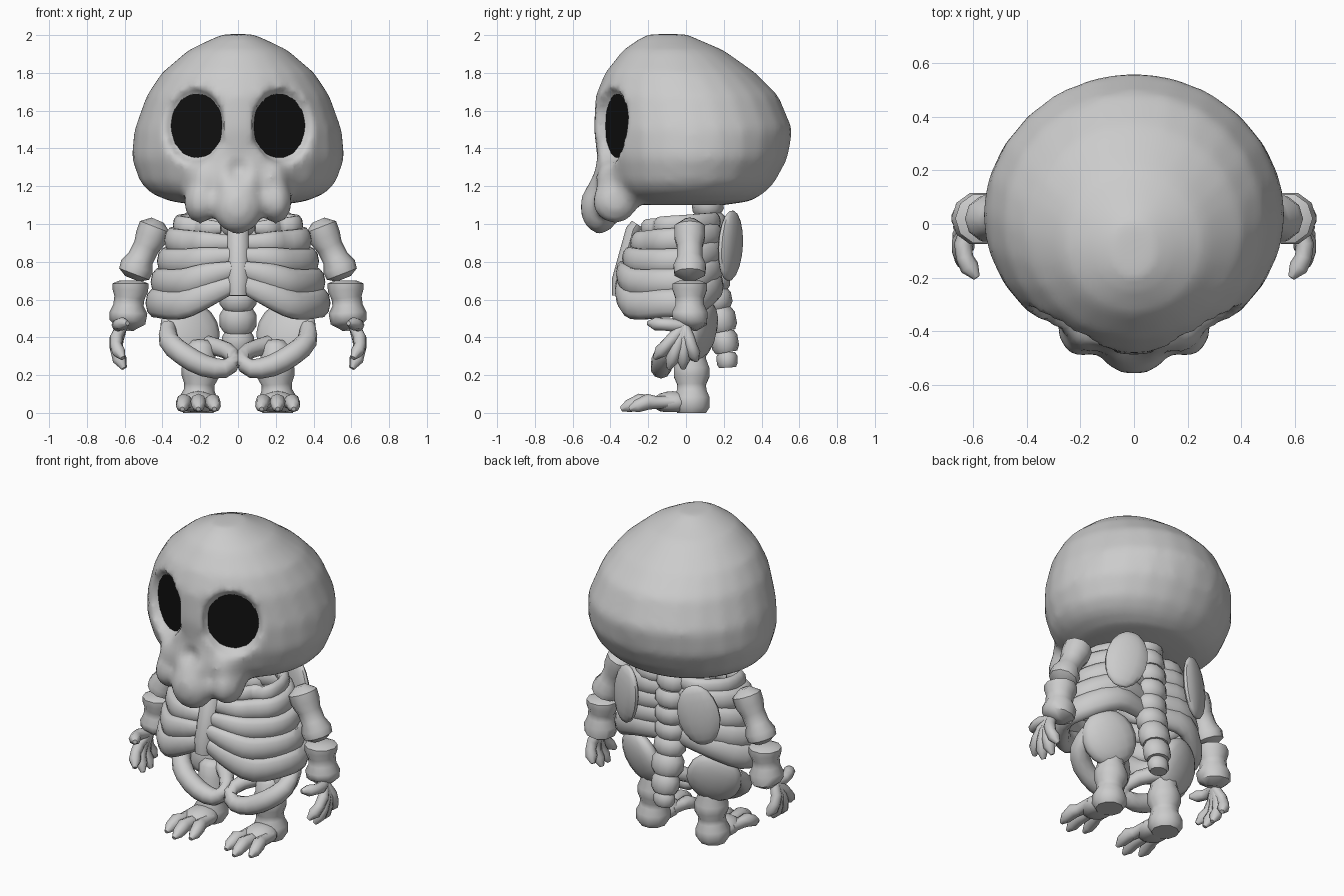
import bpy, bmesh, math
from mathutils import Vector, Matrix

if "Cube" in bpy.data.objects:
    bpy.data.objects.remove(bpy.data.objects["Cube"])


def finish(name, bm, mirror=False, angle=50):
    bmesh.ops.recalc_face_normals(bm, faces=bm.faces)
    me = bpy.data.meshes.new(name)
    bm.to_mesh(me)
    bm.free()
    ob = bpy.data.objects.new(name, me)
    bpy.context.collection.objects.link(ob)
    bpy.ops.object.select_all(action='DESELECT')
    bpy.context.view_layer.objects.active = ob
    ob.select_set(True)
    bpy.ops.object.shade_smooth_by_angle(angle=math.radians(angle))
    if mirror:
        m = ob.modifiers.new("Mirror", 'MIRROR')
        m.use_clip = False
        m.use_mirror_merge = False
    return ob


def loft(bm, rings):
    rows = [[bm.verts.new(p) for p in r] for r in rings]
    n = len(rows[0])
    for a, b in zip(rows, rows[1:]):
        for i in range(n):
            j = (i + 1) % n
            bm.faces.new((a[i], a[j], b[j], b[i]))
    bm.faces.new(rows[0])
    bm.faces.new(rows[-1])


def spline(pts, steps):
    """Catmull-Rom through points that carry a radius as 4th value."""
    p = [Vector(q) for q in pts]
    p = [2 * p[0] - p[1]] + p + [2 * p[-1] - p[-2]]
    out = []
    for i in range(1, len(p) - 2):
        a, b, c, d = p[i - 1:i + 3]
        for k in range(steps):
            t = k / steps
            out.append(0.5 * (2 * b + (c - a) * t + (2 * a - 5 * b + 4 * c - d) * t * t
                              + (3 * b - a - 3 * c + d) * t ** 3))
    return out + [p[-2]]


def tube(bm, pts, up=(0, 1, 0), squash=(1, 1), steps=1, n=10):
    """Sweep an oval along points (x, y, z, radius)."""
    path = spline(pts, steps)
    up, rings = Vector(up), []
    for i, q in enumerate(path):
        t = (path[min(i + 1, len(path) - 1)].xyz - path[max(i - 1, 0)].xyz).normalized()
        s = t.cross(up).normalized()
        u = s.cross(t)
        rings.append([q.xyz + q.w * (s * squash[0] * math.cos(a) + u * squash[1] * math.sin(a))
                      for a in (2 * math.pi * k / n for k in range(n))])
    loft(bm, rings)


def ball(bm, loc, rad, rot=Matrix(), u=14, v=9):
    bmesh.ops.create_uvsphere(bm, u_segments=u, v_segments=v, radius=1,
                              matrix=Matrix.Translation(loc) @ rot @ Matrix.Diagonal((*rad, 1)))


# Skull: rings of (z, front y, back y, half width), plus face lumps fused by remeshing
bm = bmesh.new()
prof = [(1.10, -.24, .20, .22), (1.12, -.33, .34, .36), (1.16, -.39, .41, .46), (1.22, -.43, .47, .52),
        (1.35, -.47, .54, .565), (1.5, -.49, .565, .55), (1.68, -.48, .49, .485), (1.8, -.43, .37, .405),
        (1.92, -.335, .20, .265), (1.98, -.25, .06, .14), (2.005, -.20, .01, .08)]
loft(bm, [[Vector((w * math.cos(a), (f + b) / 2 + (b - f) / 2 * math.sin(a), z))
           for a in (math.tau * k / 24 for k in range(24))] for z, f, b, w in prof])
ball(bm, (0, -.455, 1.09), (.135, .108, .145))
ball(bm, (0, -.40, 1.25), (.17, .105, .16))
for s in (-1, 1):
    ball(bm, (s * .2, -.375, 1.12), (.088, .125, .12))
    ball(bm, (s * .055, -.45, 1.2), (.06, .07, .08))
    ball(bm, (s * .17, -.37, 1.23), (.10, .11, .12))
skull = finish("skull", bm)

# Eye sockets: angled tapered cut, black floor disc
nrm, tan = Vector((.43, -.9, 0)), Vector((.9, .43, 0))


def eye_matrix(offset, s):
    o = Vector((.21, -.35, 1.52)) + nrm * offset
    return Matrix.Translation(o) @ Matrix((tan * .16 * s, (0, 0, .183 * s), nrm)).transposed().to_4x4()


bm = bmesh.new()
bmesh.ops.create_cone(bm, cap_ends=True, segments=24, radius1=1, radius2=1.3, depth=.2,
                      matrix=eye_matrix(.1, 1))
cutter = finish("socket_cutter", bm, mirror=True)
cutter.hide_render = True
bm = bmesh.new()
bmesh.ops.create_circle(bm, cap_ends=True, segments=20, radius=1, matrix=eye_matrix(.014, 1.02))
eyes = finish("eye_sockets", bm, mirror=True)
black = bpy.data.materials.new("black")
black.diffuse_color = (.005, .005, .005, 1)
black.use_nodes = True
black.node_tree.nodes["Principled BSDF"].inputs["Base Color"].default_value = black.diffuse_color
eyes.data.materials.append(black)

bpy.ops.object.select_all(action='DESELECT')
bpy.context.view_layer.objects.active = skull
skull.select_set(True)
for kind in ('REMESH', 'BOOLEAN', 'REMESH', 'SMOOTH'):
    m = skull.modifiers.new(kind, kind)
    if kind == 'REMESH':
        m.mode, m.voxel_size = 'VOXEL', .025
    elif kind == 'BOOLEAN':
        m.operation, m.object = 'DIFFERENCE', cutter
    else:
        m.factor, m.iterations = .5, 5
    bpy.ops.object.modifier_apply(modifier=m.name)
bpy.data.objects.remove(cutter)
for v in skull.data.vertices:  # nose hollow
    if v.co.y < -.3:
        v.co.y += .04 * math.exp(-(v.co.x / .05) ** 2 - ((v.co.z - 1.29) / .05) ** 2)
bpy.ops.object.shade_smooth()

# Spine: bulging vertebrae (y, z) down to the tail
spine = [(.11, 1.15), (.12, 1.05), (.14, .95), (.15, .85), (.15, .75), (.15, .65),
         (.17, .55), (.195, .43), (.215, .32), (.22, .24)]
bm = bmesh.new()
for i, ((y0, z0), (y1, z1)) in enumerate(zip(spine, spine[1:])):
    r = .098 if i < 7 else (.085 if i == 7 else .065)
    a, b = Vector((0, y0, z0)), Vector((0, y1, z1))
    tube(bm, [(*a.lerp(b, t), r * k) for t, k in ((0, .8), (.25, 1), (.75, 1), (1, .8))],
         squash=(1, .85), n=12)
finish("spine", bm)

# Ribs: back z, side z, front z, sternum z, half width, front y, end x, radius
bm = bmesh.new()
for zb, zs, zf, zc, w, fy, ex, r in [(1.01, 1.0, .98, .98, .34, -.26, .09, .053),
                                     (.94, .92, .90, .90, .375, -.31, .03, .068),
                                     (.85, .81, .80, .83, .41, -.35, .03, .072),
                                     (.76, .70, .69, .76, .44, -.38, .03, .076),
                                     (.67, .59, .57, .68, .465, -.385, .03, .078)]:
    k = w - .04
    tube(bm, [(.04, .13, zb, r * .8), (k * .6, .15, zb, r), (k, .03, zs, r), (k, -.12, zs - .01, r),
              (k * .72, fy + .11, zf, r), (.17, fy + .055, (zf + zc) / 2, r * .9),
              (ex, fy + .04, zc, r * .6)],
         up=(0, 0, 1), squash=(.62, 1), steps=3)
finish("ribs", bm, mirror=True)

# Sternum
bm = bmesh.new()
tube(bm, [(0, -.26, 1.0, .045), (0, -.28, .97, .055), (0, -.355, .7, .055), (0, -.36, .62, .045)],
     squash=(1, .7), n=8)
finish("sternum", bm)

# Shoulder blades
bm = bmesh.new()
ball(bm, (.255, .235, .885), (.125, .042, .19),
     Matrix.Rotation(-.45, 4, 'Z') @ Matrix.Rotation(-.2, 4, 'Y'))
finish("shoulder_blades", bm, mirror=True)

# Upper arms and forearms
bm = bmesh.new()
tube(bm, [(.425, .02, 1.02, .035), (.44, .02, .985, .085), (.46, .02, .93, .085), (.485, .02, .88, .07),
          (.515, .02, .82, .07), (.535, .02, .775, .09), (.55, .02, .735, .085), (.56, .02, .71, .04)])
finish("upper_arms", bm, mirror=True)
bm = bmesh.new()
tube(bm, [(.57, .02, .70, .06), (.57, .02, .685, .095), (.57, .02, .65, .095), (.575, .02, .61, .08),
          (.58, .02, .57, .08), (.58, .02, .53, .1), (.585, .02, .48, .095), (.59, .01, .45, .05)])
finish("forearms", bm, mirror=True)

# Hands: fanned pointed fingers and thumb (tip x, y, z)
bm = bmesh.new()
for x, y, z in [(.61, -.165, .29), (.605, -.09, .235), (.60, -.015, .235), (.615, .055, .275),
                (.585, -.2, .475)]:
    root, tip = Vector((.615, -.01, .46)), Vector((x, y, z))
    mids = [root.lerp(tip, t) + Vector((.035 * math.sin(math.pi * t), 0, 0)) for t in (0, .35, .6, .8, 1)]
    tube(bm, [(*p, r) for p, r in zip(mids, (.03, .034, .032, .036, .013))], up=(1, 0, 0), n=8)
finish("hands", bm, mirror=True)

# Pelvis: wide wings and a front loop
bm = bmesh.new()
ball(bm, (.255, .08, .43), (.165, .065, .17),
     Matrix.Rotation(-.35, 4, 'Z') @ Matrix.Rotation(-.25, 4, 'X') @ Matrix.Rotation(.5, 4, 'Y'))
tube(bm, [(.37, .03, .46, .04), (.365, -.05, .38, .055), (.29, -.11, .31, .06), (.18, -.13, .25, .058),
          (.07, -.13, .235, .05), (.02, -.11, .28, .04), (.06, -.03, .33, .045), (.16, .06, .36, .05)],
     up=(.1, .3, 1), steps=2)
finish("pelvis", bm, mirror=True)

# Legs
bm = bmesh.new()
tube(bm, [(.2, .04, .39, .05), (.2, .035, .36, .08), (.2, .03, .30, .08), (.2, .03, .25, .098),
          (.2, .03, .20, .098), (.205, .03, .16, .08), (.205, .03, .13, .082), (.21, .03, .09, .1),
          (.21, .03, .04, .1), (.21, .03, .01, .08)])
finish("legs", bm, mirror=True)

# Feet: instep and three clawed toes
bm = bmesh.new()
ball(bm, (.21, -.07, .055), (.095, .11, .06))
for x, y in [(.125, -.3), (.21, -.345), (.295, -.3)]:
    m = .21 + (x - .21) * .75
    tube(bm, [(m, -.06, .06, .03), (m, -.16, .055, .035), (.4 * m + .6 * x, y + .1, .06, .042),
              (x, y + .04, .035, .034), (x, y, .02, .012)], up=(0, 0, 1), n=8)
for v in bm.verts:
    v.co.z = max(v.co.z, .004)
finish("feet", bm, mirror=True)
for v in bpy.data.objects["legs"].data.vertices:
    v.co.z = max(v.co.z - .01, 0)
